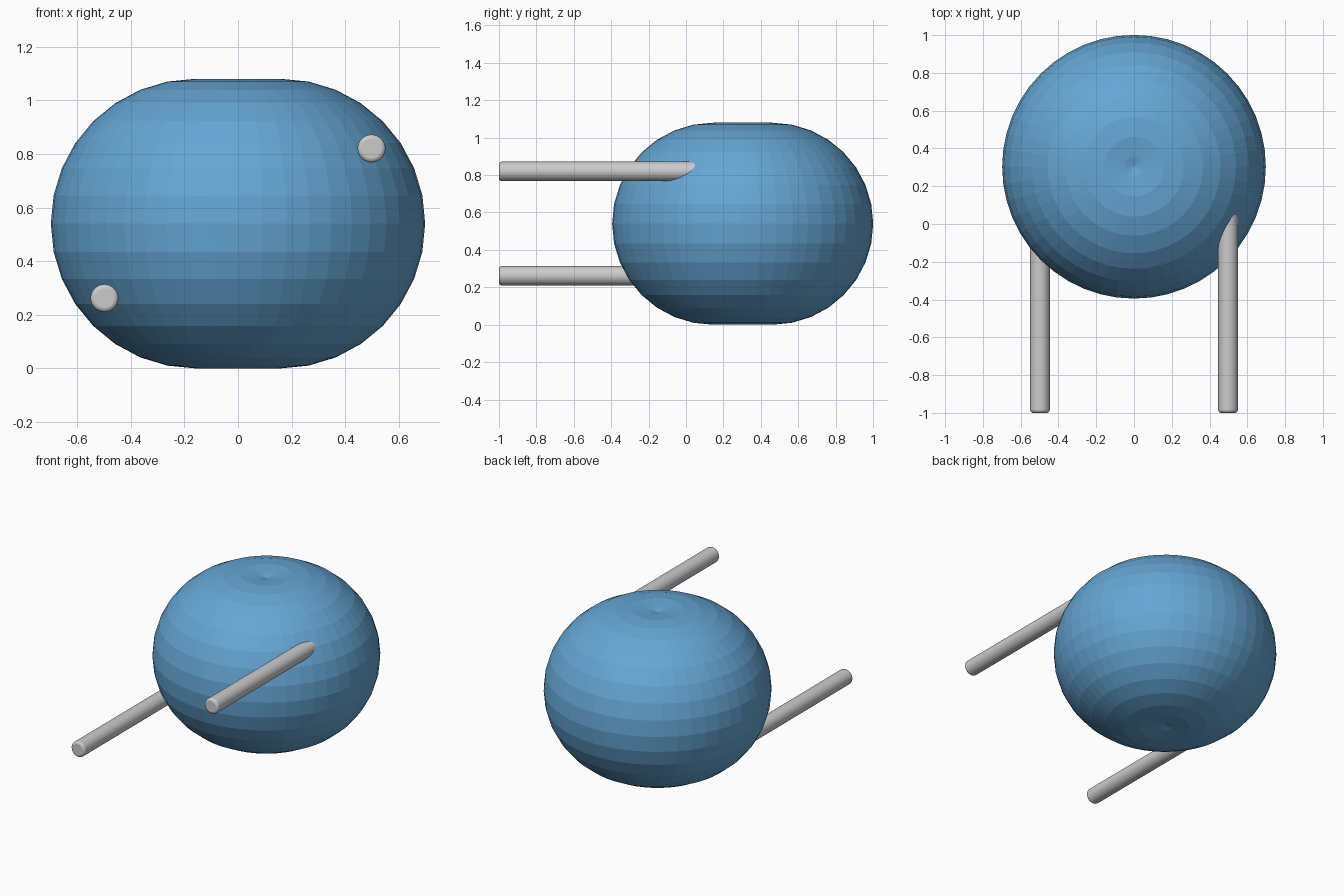
import bpy, bmesh
from math import sin, cos, pi, acos
from mathutils import Vector

if "Cube" in bpy.data.objects:
    bpy.data.objects.remove(bpy.data.objects["Cube"])

RING, TUBE = 0.158, 0.54      # body profile: arc of radius TUBE, offset RING from the axis
CENTRE = Vector((0, 0.303, 0.54))


def finish(name, bm, mat=None):
    bmesh.ops.recalc_face_normals(bm, faces=bm.faces)
    mesh = bpy.data.meshes.new(name)
    bm.to_mesh(mesh)
    bm.free()
    obj = bpy.data.objects.new(name, mesh)
    bpy.context.collection.objects.link(obj)
    if mat:
        mesh.materials.append(mat)
    return obj


# Round body: faceted lathe with a shallow dimple at top and bottom
blue = bpy.data.materials.new("blue")
blue.diffuse_color = (0.13, 0.38, 0.66, 1)
blue.use_nodes = True
blue.node_tree.nodes["Principled BSDF"].inputs["Base Color"].default_value = blue.diffuse_color
bm = bmesh.new()
pole = acos(-RING / TUBE)
angles = [-pole] + [2 * pi * i / 32 for i in range(-9, 10)] + [pole]
profile = [bm.verts.new((max(RING + TUBE * cos(a), 0), 0, TUBE * sin(a))) for a in angles]
edges = [bm.edges.new(p) for p in zip(profile, profile[1:])]
bmesh.ops.spin(bm, geom=profile + edges, cent=(0, 0, 0), axis=(0, 0, 1),
               angle=2 * pi, steps=48)
bmesh.ops.remove_doubles(bm, verts=bm.verts, dist=0.0005)
bmesh.ops.translate(bm, verts=bm.verts, vec=CENTRE)
finish("body", bm, blue)


# Two rods reaching forward, with softened ends
def rod(name, x, z, y0=-1.0, y1=0.2, r=0.052):
    bpy.ops.mesh.primitive_cylinder_add(vertices=32, radius=r, depth=y1 - y0,
                                        location=(x, (y0 + y1) / 2, z),
                                        rotation=(pi / 2, 0, 0))
    obj = bpy.context.object
    obj.name = name
    bevel = obj.modifiers.new("soft_ends", 'BEVEL')
    bevel.width, bevel.segments = 0.015, 3
    bevel.limit_method = 'ANGLE'
    bpy.ops.object.shade_smooth_by_angle()


rod("upper_rod", 0.498, 0.82)
rod("lower_rod", -0.498, 0.262)
